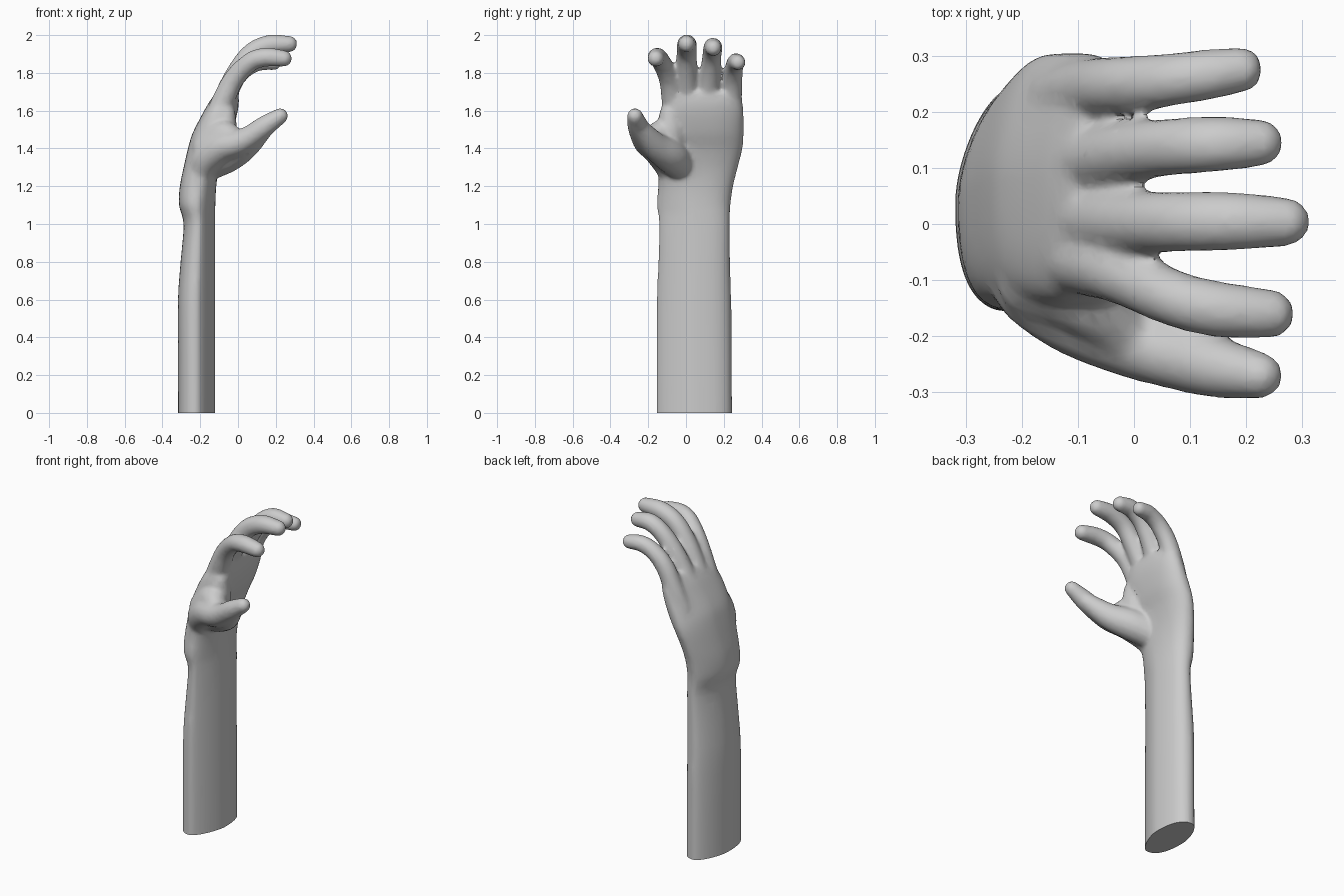
import bpy, bmesh, math
from mathutils import Vector, Matrix

if "Cube" in bpy.data.objects:
    bpy.data.objects.remove(bpy.data.objects["Cube"])

skin = bpy.data.materials.new("plain_grey")
skin.diffuse_color = (0.6, 0.6, 0.6, 1)
skin.use_nodes = True
skin.node_tree.nodes["Principled BSDF"].inputs["Base Color"].default_value = skin.diffuse_color

bm = bmesh.new()


def loft(rings):
    """Skin a closed tube through rings of points."""
    vs = [[bm.verts.new(p) for p in ring] for ring in rings]
    n = len(vs[0])
    for a, b in zip(vs, vs[1:]):
        for i in range(n):
            j = (i + 1) % n
            bm.faces.new((a[i], a[j], b[j], b[i]))
    bm.faces.new(vs[0][::-1])
    bm.faces.new(vs[-1])


def spline(pts, steps=5):
    """Catmull-Rom curve through points of any dimension."""
    p = [Vector(q) for q in pts]
    p = [2 * p[0] - p[1]] + p + [2 * p[-1] - p[-2]]
    out = []
    for a, b, c, d in zip(p, p[1:], p[2:], p[3:]):
        for s in range(steps):
            t = s / steps
            out.append(0.5 * (2 * b + (c - a) * t + (2 * a - 5 * b + 4 * c - d) * t * t
                              + (3 * b - a - 3 * c + d) * t ** 3))
    return out + [p[-2]]


def slab_ring(z, x0, x1, y0, y1, n=40):
    """Flat cross-section whose four corners have their own fullness."""
    palm = max(0, min(1, (z - 1.05) / 0.25))
    ring = []
    for i in range(n):
        a = 2 * math.pi * (i + 0.5) / n
        c, s = math.cos(a), math.sin(a)
        if c > 0:
            e = 0.8 if s > 0 else 1.4 - 0.6 * palm
        else:
            e = 1.25 if s > 0 else 0.78 - 0.13 * palm
        ring.append(((x0 + x1) / 2 + math.copysign(abs(c) ** e, c) * (x1 - x0) / 2,
                     (y0 + y1) / 2 + math.copysign(abs(s) ** e, s) * (y1 - y0) / 2, z))
    return ring


def digit(pts, radii, n=14):
    """Tapered tube along a curve with round ends."""
    path = spline(pts)
    rad = [v[0] for v in spline([(r, 0) for r in radii])]
    rings = []
    for i, p in enumerate(path):
        t = (path[min(i + 1, len(path) - 1)] - path[max(i - 1, 0)]).normalized()
        u = t.cross(Vector((0, 1, 0))).normalized()
        v = t.cross(u)
        rings.append([p + rad[i] * (math.cos(2 * math.pi * k / n) * u
                                    + math.sin(2 * math.pi * k / n) * v) for k in range(n)])
    loft(rings)
    for k in (0, -1):
        bmesh.ops.create_uvsphere(bm, u_segments=14, v_segments=8, radius=rad[k],
                                  matrix=Matrix.Translation(path[k]))


# forearm, wrist and palm: z, back x, palm x, thumb side y, little finger side y
sections = spline((
    (-0.06, -0.318, -0.12, -0.157, 0.245),
    (0.30, -0.318, -0.12, -0.157, 0.243),
    (0.60, -0.318, -0.12, -0.155, 0.24),
    (0.80, -0.304, -0.12, -0.147, 0.234),
    (1.00, -0.288, -0.12, -0.142, 0.232),
    (1.10, -0.313, -0.12, -0.154, 0.236),
    (1.20, -0.308, -0.115, -0.147, 0.25),
    (1.30, -0.288, -0.10, -0.145, 0.275),
    (1.40, -0.265, -0.07, -0.145, 0.30),
    (1.48, -0.241, -0.035, -0.143, 0.306),
    (1.58, -0.19, -0.005, -0.142, 0.306),
    (1.65, -0.15, 0.005, -0.115, 0.298),
    (1.70, -0.112, 0.0, -0.095, 0.275)), 3)
loft([slab_ring(*s) for s in sections])

# index, middle, ring and little fingers
digit([(-0.125, -0.065, 1.54), (-0.08, -0.07, 1.65), (-0.02, -0.09, 1.77), (0.07, -0.132, 1.86),
       (0.15, -0.152, 1.883), (0.243, -0.16, 1.876)], (0.06, 0.06, 0.055, 0.051, 0.051, 0.045))
digit([(-0.125, 0.015, 1.54), (-0.075, 0.007, 1.66), (-0.005, 0.003, 1.80), (0.07, 0.004, 1.902),
       (0.165, 0.005, 1.948), (0.271, 0.004, 1.953)], (0.06, 0.06, 0.058, 0.055, 0.054, 0.045))
digit([(-0.125, 0.11, 1.54), (-0.075, 0.115, 1.66), (-0.01, 0.127, 1.79), (0.06, 0.137, 1.885),
       (0.14, 0.142, 1.935), (0.224, 0.145, 1.932)], (0.06, 0.06, 0.056, 0.052, 0.051, 0.044))
digit([(-0.135, 0.225, 1.51), (-0.09, 0.24, 1.62), (-0.03, 0.247, 1.75), (0.04, 0.254, 1.825),
       (0.115, 0.264, 1.858), (0.19, 0.275, 1.855)], (0.055, 0.055, 0.053, 0.049, 0.047, 0.042))

# thumb and its fleshy base
digit([(-0.205, -0.08, 1.265), (-0.165, -0.11, 1.345), (-0.09, -0.16, 1.405), (0.0, -0.207, 1.43),
       (0.07, -0.235, 1.467), (0.145, -0.255, 1.52), (0.224, -0.27, 1.572)],
      (0.065, 0.083, 0.082, 0.07, 0.06, 0.056, 0.043))
digit([(-0.14, -0.04, 1.325), (-0.05, -0.09, 1.365), (0.04, -0.165, 1.415),
       (0.14, -0.24, 1.505)], (0.09, 0.09, 0.074, 0.05))
# flesh joining the thumb to the palm and index finger
digit([(-0.16, -0.05, 1.40), (-0.09, -0.08, 1.48), (-0.065, -0.085, 1.58)], (0.08, 0.085, 0.055))
digit([(-0.17, -0.10, 1.40), (-0.085, -0.125, 1.475), (-0.025, -0.18, 1.455)],
      (0.075, 0.075, 0.062))

bmesh.ops.recalc_face_normals(bm, faces=bm.faces)
mesh = bpy.data.meshes.new("hand_and_forearm")
bm.to_mesh(mesh)
bm.free()
hand = bpy.data.objects.new("hand_and_forearm", mesh)
bpy.context.collection.objects.link(hand)

# fuse the parts into one soft skin
m = hand.modifiers.new("fuse", 'REMESH')
m.mode, m.voxel_size = 'VOXEL', 0.01
m = hand.modifiers.new("soften", 'SMOOTH')
m.factor, m.iterations = 0.5, 14
m = hand.modifiers.new("lighten", 'DECIMATE')
m.ratio = 0.2
bpy.context.view_layer.update()
fused = bpy.data.meshes.new_from_object(hand.evaluated_get(bpy.context.evaluated_depsgraph_get()))
hand.modifiers.clear()
hand.data = fused

# flat cut at the end of the forearm
bm = bmesh.new()
bm.from_mesh(fused)
bmesh.ops.bisect_plane(bm, geom=bm.verts[:] + bm.edges[:] + bm.faces[:],
                       plane_co=(0, 0, 0), plane_no=(0, 0, 1), clear_inner=True)
bmesh.ops.holes_fill(bm, edges=[e for e in bm.edges if e.is_boundary], sides=0)
bm.to_mesh(fused)
bm.free()
fused.materials.clear()
fused.materials.append(skin)
for o in bpy.context.selected_objects:
    o.select_set(False)
hand.select_set(True)
bpy.context.view_layer.objects.active = hand
bpy.ops.object.shade_smooth_by_angle(angle=math.radians(50))
